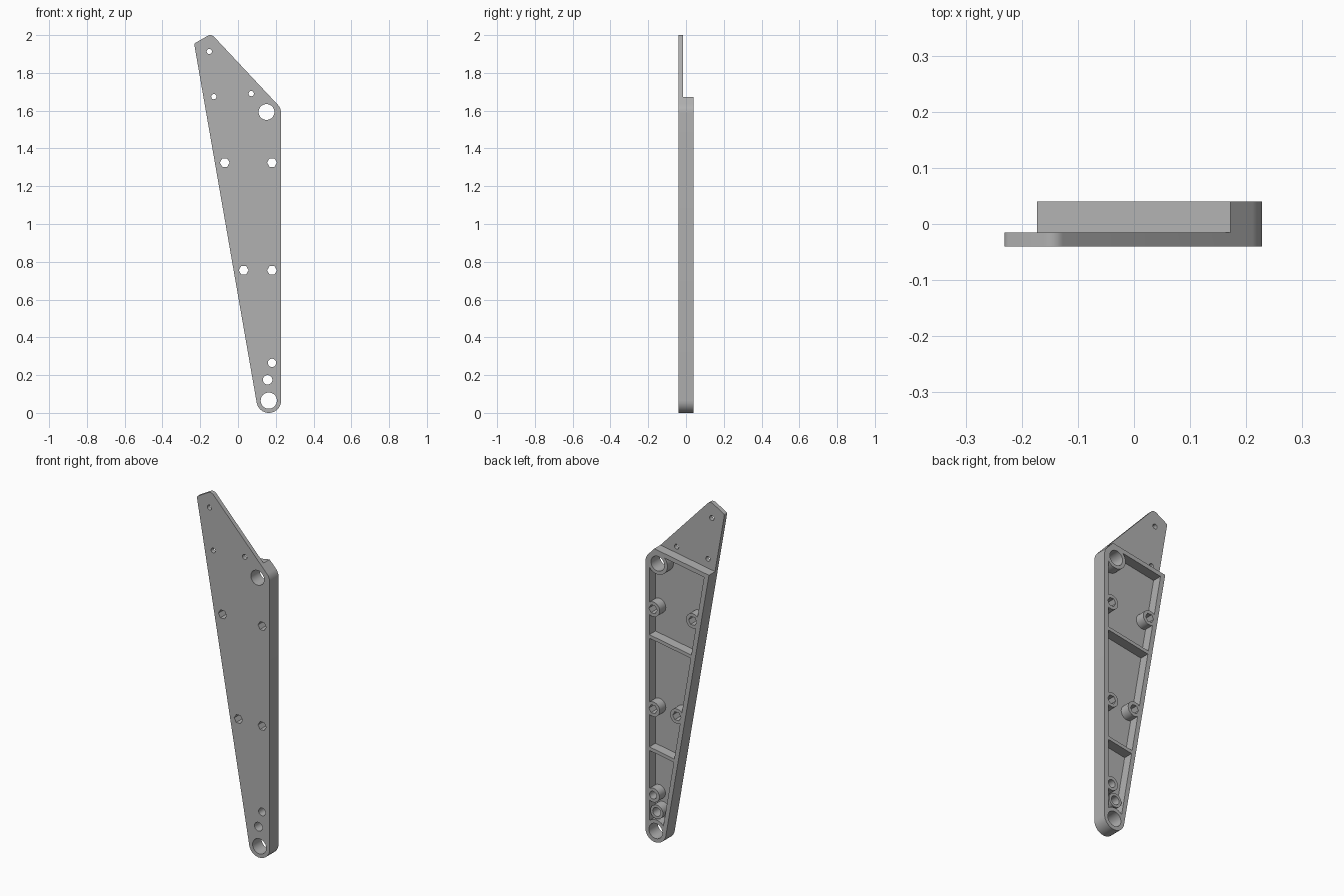
import bpy, bmesh
from math import cos, sin, radians, pi

cube = bpy.data.objects.get("Cube")
if cube:
    bpy.data.objects.remove(cube, do_unlink=True)

grey = bpy.data.materials.new("plain grey")
grey.use_nodes = True
grey.diffuse_color = (0.44, 0.44, 0.44, 1)
grey.node_tree.nodes["Principled BSDF"].inputs["Base Color"].default_value = (0.44, 0.44, 0.44, 1)

FRONT, FLOOR, BACK = -0.04, -0.015, 0.04
SLOPE = 0.173            # lean of the left edge and tilt of the ribs


def arc(x, z, r, start, end, n=14):
    angles = [radians(start + (end - start) * i / n) for i in range(n + 1)]
    return [(x + r * cos(a), z + r * sin(a)) for a in angles]


def circle(x, z, r, n=32):
    return [(x + r * cos(2 * pi * i / n), z + r * sin(2 * pi * i / n)) for i in range(n)]


def prism(name, points, y0, y1):
    """Extrude an x-z outline from y0 to y1."""
    bm = bmesh.new()
    face = bm.faces.new([bm.verts.new((x, y0, z)) for x, z in points])
    out = bmesh.ops.extrude_face_region(bm, geom=[face])
    moved = [v for v in out["geom"] if isinstance(v, bmesh.types.BMVert)]
    bmesh.ops.translate(bm, verts=moved, vec=(0, y1 - y0, 0))
    bmesh.ops.recalc_face_normals(bm, faces=bm.faces)
    mesh = bpy.data.meshes.new(name)
    bm.to_mesh(mesh)
    bm.free()
    mesh.materials.append(grey)
    obj = bpy.data.objects.new(name, mesh)
    bpy.context.collection.objects.link(obj)
    return obj


def cut(target, cutter):
    """Subtract the cutter and discard it."""
    mod = target.modifiers.new("cut", "BOOLEAN")
    mod.operation, mod.solver, mod.object = "DIFFERENCE", "EXACT", cutter
    bpy.context.view_layer.objects.active = target
    bpy.ops.object.modifier_apply(modifier=mod.name)
    bpy.data.objects.remove(cutter, do_unlink=True)


def left_edge(z):
    return 0.099 - SLOPE * (z - 0.054)


def tilted(z, x):
    """Height at x of a rib line that passes z at the right side."""
    return z + SLOPE * (x - 0.18)


# Tapered arm outline with rounded ends
outline = (arc(0.163, 0.065, 0.065, 190, 360)
           + arc(0.163, 1.587, 0.065, 0, 44)
           + arc(-0.147, 1.972, 0.028, 44, 112, 6)
           + arc(-0.219, 1.949, 0.012, 112, 190, 5))
arm = prism("tapered_arm", outline, FRONT, BACK)

# Thin mounting tab above the sloping top wall
top = 1.674
cut(arm, prism("tab_cutter", [(-0.5, tilted(top, -0.5)), (0.5, tilted(top, 0.5)),
                              (0.5, 2.2), (-0.5, 2.2)], FLOOR, 0.1))

# Hole lists: x, z, hole radius, sides, boss radius
bosses = [
    (0.151, 1.593, 0.042, 32, 0.062),
    (0.163, 0.065, 0.043, 32, 0.064),
    (-0.07, 1.325, 0.026, 6, 0.042),
    (0.18, 1.325, 0.026, 6, 0.042),
    (0.03, 0.755, 0.026, 6, 0.042),
    (0.18, 0.755, 0.026, 6, 0.042),
    (0.18, 0.265, 0.022, 24, 0.040),
    (0.157, 0.175, 0.025, 24, 0.040),
]
tab_holes = [(-0.152, 1.913), (-0.128, 1.674), (0.07, 1.69)]

# Back pocket, leaving the rim, ribs and bosses standing
wall = 0.025
ceiling = top - wall
pocket = prism("pocket", [
    (left_edge(0.065) + wall, 0.065), (0.203, 0.065), (0.203, 1.59),
    (0.145, tilted(ceiling, 0.145)),
    (left_edge(1.59) + wall, tilted(ceiling, left_edge(1.59) + wall))], FLOOR, 0.06)
for z in (1.16, 0.52):
    cut(pocket, prism("rib", [(-0.4, tilted(z - 0.01, -0.4)), (0.4, tilted(z - 0.01, 0.4)),
                              (0.4, tilted(z + 0.01, 0.4)), (-0.4, tilted(z + 0.01, -0.4))],
                      -0.1, 0.1))
for x, z, r, n, boss in bosses:
    cut(pocket, prism("boss", circle(x, z, boss), -0.1, 0.1))
cut(arm, pocket)

# Through holes
for x, z, r, n, boss in bosses:
    cut(arm, prism("hole", circle(x, z, r, n), -0.1, 0.1))
for x, z in tab_holes:
    cut(arm, prism("tab_hole", circle(x, z, 0.014, 16), -0.1, 0.1))

bpy.ops.object.select_all(action="DESELECT")
arm.select_set(True)
bpy.context.view_layer.objects.active = arm
bpy.ops.object.shade_smooth_by_angle(angle=radians(30))
